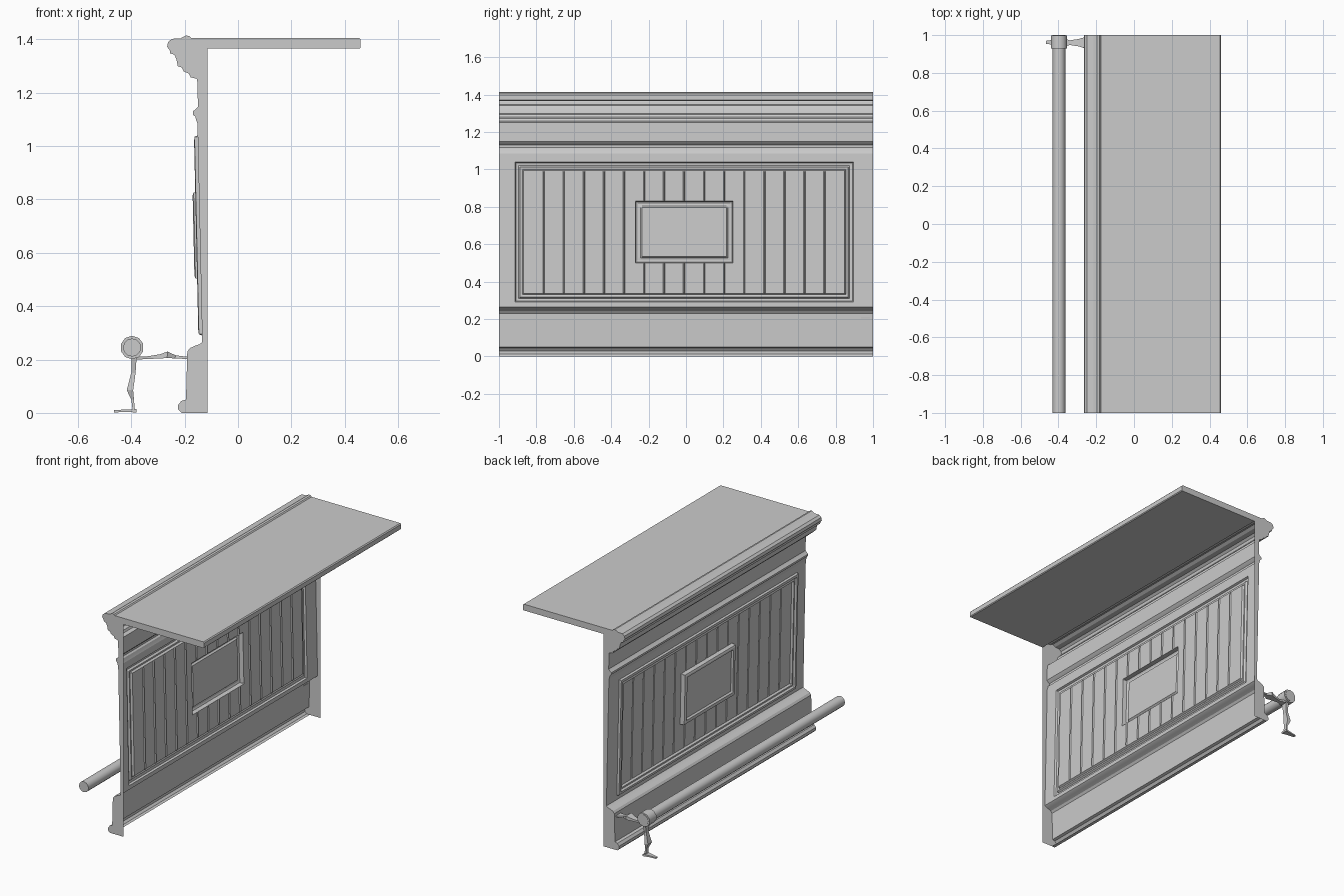
import bpy, bmesh, math
from mathutils import Vector

if "Cube" in bpy.data.objects:
    bpy.data.objects.remove(bpy.data.objects["Cube"])

Z0, Z1 = 0.265, 1.085           # height span of the panelled wall
CY = -0.01                      # panel centre in y


def wall_x(z):
    return -0.134 - 0.018 * (z - Z0) / (Z1 - Z0)


def add_object(name, bm, smooth=30):
    me = bpy.data.meshes.new(name)
    bm.to_mesh(me)
    bm.free()
    ob = bpy.data.objects.new(name, me)
    bpy.context.collection.objects.link(ob)
    if smooth:
        bpy.ops.object.select_all(action='DESELECT')
        ob.select_set(True)
        bpy.context.view_layer.objects.active = ob
        bpy.ops.object.shade_smooth_by_angle(angle=math.radians(smooth))
    return ob


def moulding(name, pts):
    """Open x-z profile run along the full length in y."""
    bm = bmesh.new()
    a = [bm.verts.new((x, -1, z)) for x, z in pts]
    b = [bm.verts.new((x, 1, z)) for x, z in pts]
    for i in range(len(pts) - 1):
        bm.faces.new((a[i], a[i + 1], b[i + 1], b[i]))
    return add_object(name, bm, 20)


# Outer profile: skirting, then cornice and counter slab (back and floor stay open)
skirting = [(-0.19, 0), (-0.212, 0), (-0.224, 0.012), (-0.224, 0.03),
            (-0.212, 0.045), (-0.195, 0.05), (-0.19, 0.23), (-0.18, 0.243),
            (-0.16, 0.252), (-0.143, 0.258), (wall_x(Z0), Z0)]
cornice = [(wall_x(Z1), Z1), (-0.156, 1.095), (-0.16, 1.11), (-0.169, 1.118),
           (-0.169, 1.13), (-0.157, 1.14), (-0.15, 1.148), (-0.153, 1.252),
           (-0.178, 1.258), (-0.184, 1.272), (-0.204, 1.28), (-0.21, 1.294),
           (-0.226, 1.3), (-0.23, 1.322), (-0.238, 1.342), (-0.254, 1.348),
           (-0.256, 1.36), (-0.266, 1.372), (-0.262, 1.39), (-0.248, 1.402),
           (-0.215, 1.404), (-0.195, 1.415), (-0.182, 1.412), (-0.176, 1.405),
           (0.454, 1.405), (0.46, 1.399), (0.46, 1.37), (0.455, 1.365), (-0.115, 1.365)]
moulding("skirting_board", skirting)
moulding("cornice_and_counter_top", cornice)

# End caps close the profile at both ends
bm = bmesh.new()
outline = [(-0.115, 0)] + skirting + cornice
for y in (-1, 1):
    vs = [bm.verts.new((x, y, z)) for x, z in outline]
    bm.faces.new(vs if y > 0 else vs[::-1])
bm.normal_update()
bmesh.ops.triangulate(bm, faces=bm.faces[:], ngon_method='EAR_CLIP')
add_object("end_caps", bm, 0)


# Panelled wall as one relief surface: frame moulding, planks, centre plaque
FRAME = [(0, 0), (0.005, 0.012), (0.02, 0.014), (0.028, 0.003),
         (0.04, 0.006), (0.047, -0.006)]
PLAQUE = [(0, -0.006), (0.004, 0.02), (0.014, 0.024), (0.026, 0.022),
          (0.034, 0.012), (0.042, 0.012)]
FY, FZ0, FZ1 = 0.905, 0.29, 1.04
PY, PZ0, PZ1 = 0.26, 0.5, 0.83
PLANKS = 16
half = FY - 0.047
grooves = [-half + 2 * half * i / PLANKS for i in range(1, PLANKS)]


def lookup(profile, d):
    for (d0, h0), (d1, h1) in zip(profile, profile[1:]):
        if d <= d1:
            return h0 + (h1 - h0) * (d - d0) / (d1 - d0)
    return profile[-1][1]


def relief(y, z):
    d = min(FY - abs(y), z - FZ0, FZ1 - z)
    if d <= 1e-6:
        return 0
    p = min(PY - abs(y), z - PZ0, PZ1 - z)
    if p > 1e-6:
        return lookup(PLAQUE, p)
    h = lookup(FRAME, d)
    if d > 0.052 and any(abs(y - g) < 1e-4 for g in grooves):
        h -= 0.007
    return h


ys = {-1 - CY, 1 - CY}
zs = {Z0, Z1, FZ0 + 0.054, FZ1 - 0.054}
for d, _ in FRAME:
    ys |= {FY - d, d - FY}
    zs |= {FZ0 + d, FZ1 - d}
for d, _ in PLAQUE:
    ys |= {PY - d, d - PY}
    zs |= {PZ0 + d, PZ1 - d}
for g in grooves:
    ys |= {g - 0.005, g, g + 0.005}
ys, zs = sorted(ys), sorted(zs)
bm = bmesh.new()
grid = [[bm.verts.new((wall_x(z) - relief(y, z), y + CY, z)) for z in zs] for y in ys]
for i in range(len(ys) - 1):
    for j in range(len(zs) - 1):
        bm.faces.new((grid[i][j], grid[i][j + 1], grid[i + 1][j + 1], grid[i + 1][j]))
add_object("panelled_wall", bm, 15)


def rod(name, x, z, r, y0, y1, sides):
    bm = bmesh.new()
    bmesh.ops.create_cone(bm, cap_ends=True, segments=sides, radius1=r, radius2=r, depth=y1 - y0)
    ob = add_object(name, bm, 50)
    ob.rotation_euler = (math.pi / 2, 0, 0)
    ob.location = (x, (y0 + y1) / 2, z)
    return ob


def tapered_bar(name, stations, y):
    """Loft of rectangles along an x-z path: (x, z, half thickness, half width)."""
    bm = bmesh.new()
    rings = []
    for i, (x, z, t, w) in enumerate(stations):
        p, q = stations[max(i - 1, 0)], stations[min(i + 1, len(stations) - 1)]
        tan = Vector((q[0] - p[0], 0, q[1] - p[1])).normalized()
        n = Vector((-tan.z, 0, tan.x)) * t
        rings.append([bm.verts.new(Vector((x, y + sy * w, z)) + n * sn)
                      for sn, sy in ((1, 1), (1, -1), (-1, -1), (-1, 1))])
    for a, b in zip(rings, rings[1:]):
        for k in range(4):
            bm.faces.new((a[k], a[(k + 1) % 4], b[(k + 1) % 4], b[k]))
    bm.faces.new(rings[0])
    bm.faces.new(rings[-1][::-1])
    bmesh.ops.recalc_face_normals(bm, faces=bm.faces[:])
    return add_object(name, bm, 0)


# Foot rail with one end bracket
rod("foot_rail", -0.397, 0.245, 0.034, -1, 1, 12)
rod("rail_collar", -0.397, 0.245, 0.044, 0.928, 0.998, 10)
tapered_bar("bracket_post", [(-0.39, 0.21, 0.01, 0.022), (-0.392, 0.15, 0.008, 0.012),
                             (-0.405, 0.085, 0.012, 0.02), (-0.395, 0.05, 0.005, 0.01),
                             (-0.39, 0.004, 0.004, 0.016)], 0.962)
tapered_bar("bracket_foot", [(-0.38, 0.008, 0.006, 0.022), (-0.42, 0.008, 0.005, 0.014),
                             (-0.465, 0.006, 0.004, 0.008)], 0.962)
tapered_bar("bracket_arm", [(-0.38, 0.206, 0.006, 0.026), (-0.34, 0.207, 0.005, 0.012),
                            (-0.29, 0.212, 0.008, 0.02), (-0.265, 0.218, 0.012, 0.028),
                            (-0.235, 0.21, 0.006, 0.012), (-0.189, 0.206, 0.004, 0.024)], 0.96)
